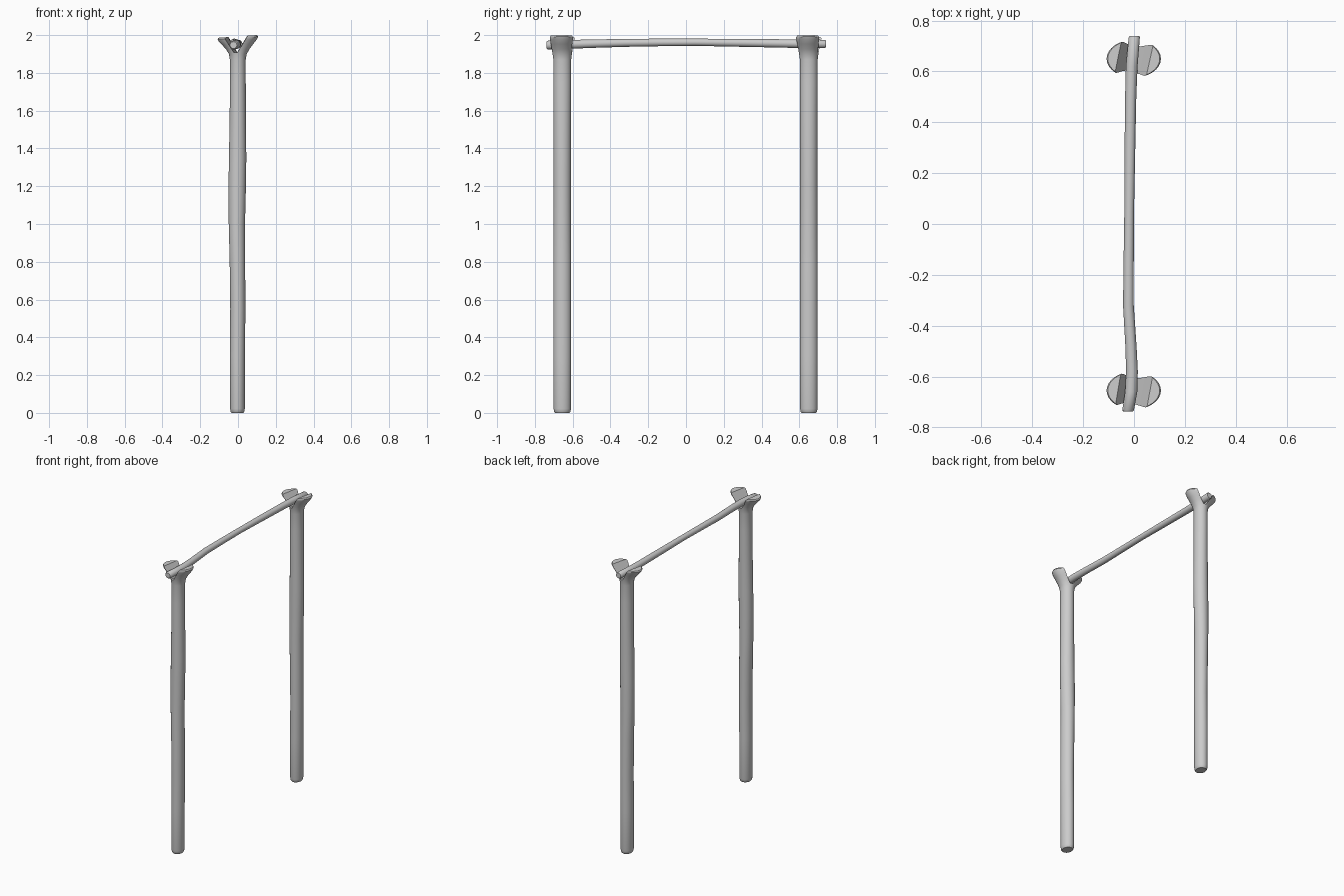
import bpy, bmesh, math
from mathutils import Vector, Matrix

if "Cube" in bpy.data.objects:
    bpy.data.objects.remove(bpy.data.objects["Cube"])


def new_object(name, bm):
    bmesh.ops.recalc_face_normals(bm, faces=bm.faces)
    me = bpy.data.meshes.new(name)
    bm.to_mesh(me)
    bm.free()
    ob = bpy.data.objects.new(name, me)
    bpy.context.collection.objects.link(ob)
    return ob


def loft(name, rings):
    """Skin a capped solid through equal-length rings of points."""
    bm = bmesh.new()
    loops = [[bm.verts.new(p) for p in ring] for ring in rings]
    n = len(loops[0])
    for a, b in zip(loops, loops[1:]):
        for i in range(n):
            j = (i + 1) % n
            bm.faces.new((a[i], a[j], b[j], b[i]))
    bm.faces.new(loops[0][::-1])
    bm.faces.new(loops[-1])
    return new_object(name, bm)


def smooth(ob, angle=40):
    bpy.ops.object.select_all(action='DESELECT')
    ob.select_set(True)
    bpy.context.view_layer.objects.active = ob
    bpy.ops.object.shade_smooth_by_angle(angle=math.radians(angle))


SIDES = 32
ANGLES = [2 * math.pi * i / SIDES for i in range(SIDES)]

# post profile: z, x centre, x radius, y radius (slightly crooked trunk, flared head)
POST = [(0.0, -0.003, 0.032, 0.038), (0.006, -0.003, 0.036, 0.043),
        (0.022, -0.003, 0.039, 0.046), (0.3, -0.003, 0.040, 0.047),
        (0.55, -0.001, 0.040, 0.047), (0.8, -0.003, 0.041, 0.047),
        (1.0, -0.006, 0.043, 0.046), (1.2, -0.004, 0.046, 0.046),
        (1.35, -0.002, 0.046, 0.046), (1.55, -0.001, 0.043, 0.046),
        (1.75, -0.001, 0.042, 0.047), (1.87, -0.001, 0.042, 0.047),
        (1.90, -0.001, 0.047, 0.051), (1.925, -0.001, 0.062, 0.056),
        (1.95, -0.001, 0.082, 0.063), (1.972, -0.001, 0.101, 0.070),
        (1.985, -0.001, 0.107, 0.074), (1.993, -0.001, 0.102, 0.072)]


def post(name, y, twist):
    rings = []
    for z, cx, rx, ry in POST:
        lift = 0.07 * max(0, min(1, (z - 1.9) / 0.09))   # head leans up toward +x
        rings.append([(cx + rx * math.cos(a), y + ry * math.sin(a),
                       z + lift * rx * math.cos(a)) for a in ANGLES])
    ob = loft(name, rings)
    # V notch that splits the head into two prongs
    section = [(-0.012, 1.908), (0.008, 1.908), (0.035, 1.95),
               (0.09, 2.04), (-0.09, 2.04), (-0.038, 1.95)]
    cutter = loft(name + "_notch", [[(x, s, z) for x, z in section] for s in (-0.2, 0.2)])
    cutter.data.transform(Matrix.Translation((-0.002, y, 0)) @ Matrix.Rotation(twist, 4, 'Z'))
    cutter.hide_render = True
    mod = ob.modifiers.new("notch", 'BOOLEAN')
    mod.operation, mod.solver, mod.object = 'DIFFERENCE', 'EXACT', cutter
    bpy.context.view_layer.objects.active = ob
    bpy.ops.object.modifier_apply(modifier=mod.name)
    bpy.data.objects.remove(cutter)
    smooth(ob)


post("front_post", -0.655, math.radians(-10))
post("back_post", 0.65, math.radians(-12))

# crossbar resting in the forks: y, x centre, z centre, radius
BAR = [(-0.738, -0.024, 1.947, 0.018), (-0.732, -0.023, 1.947, 0.023),
       (-0.66, -0.011, 1.950, 0.024), (-0.58, -0.008, 1.952, 0.023),
       (-0.48, -0.012, 1.955, 0.022), (-0.32, -0.022, 1.959, 0.021),
       (-0.15, -0.021, 1.961, 0.020), (0.05, -0.019, 1.962, 0.019),
       (0.3, -0.016, 1.959, 0.021), (0.5, -0.013, 1.956, 0.022),
       (0.62, -0.009, 1.954, 0.023), (0.734, 0.001, 1.953, 0.022),
       (0.74, 0.002, 1.953, 0.018)]
bar = loft("crossbar", [[(x + r * math.cos(a), y, z + r * math.sin(a)) for a in ANGLES]
                        for y, x, z, r in BAR])
smooth(bar)
